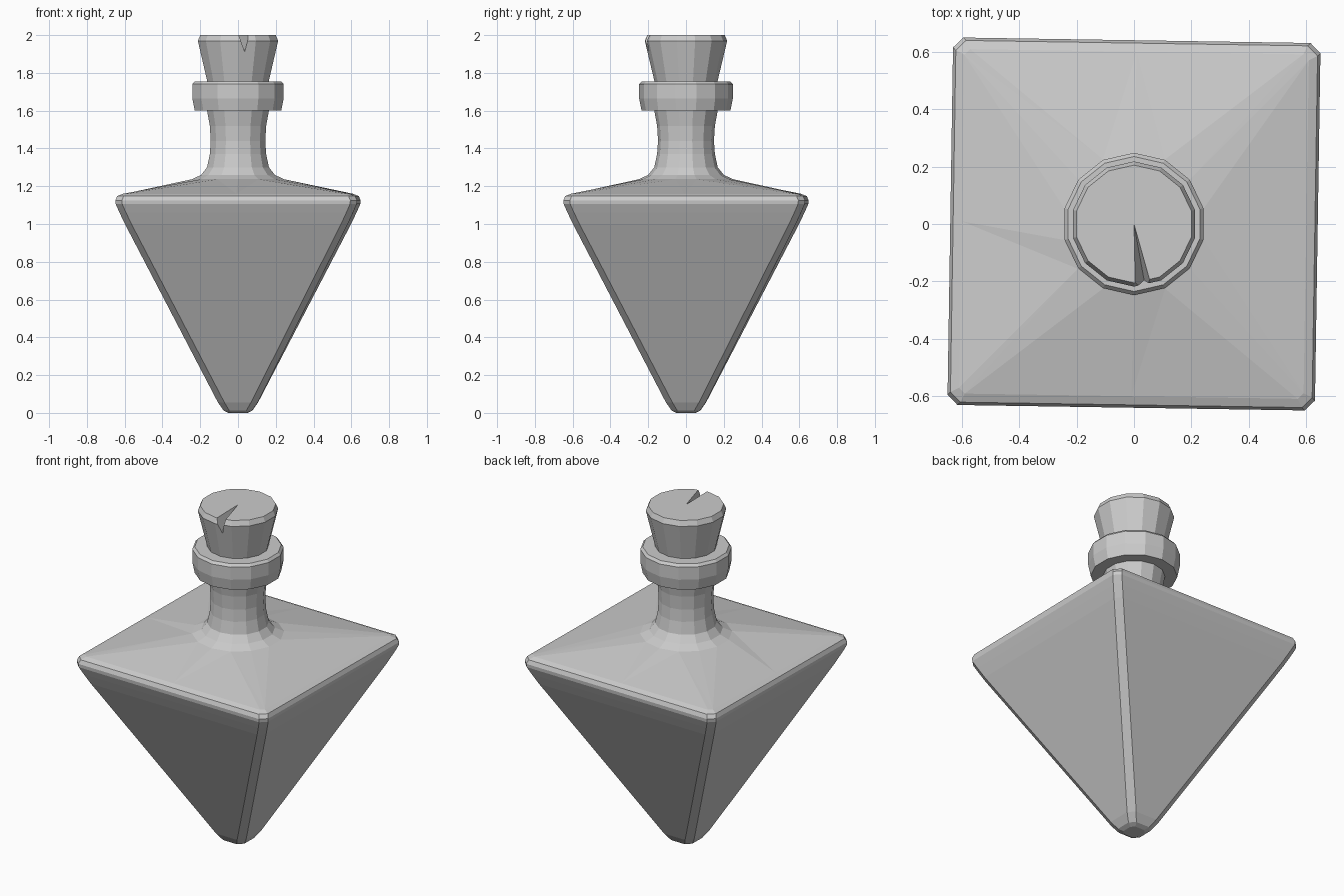
import bpy, bmesh, math
from mathutils import Vector

if "Cube" in bpy.data.objects:
    bpy.data.objects.remove(bpy.data.objects["Cube"])

SIDES = 14
TWIST = math.radians(-0.9)


def circle_ring(r, z):
    return [Vector((r * math.cos(a), r * math.sin(a), z))
            for a in (math.pi / 2 + 2 * math.pi * i / SIDES for i in range(SIDES))]


def square_ring(h, c, z):
    # chamfered square with a mid point on each side
    pts = []
    for q in range(4):
        a = q * math.pi / 2 + TWIST
        for y in (c - h, 0, h - c):
            pts.append(Vector((h * math.cos(a) - y * math.sin(a),
                               h * math.sin(a) + y * math.cos(a), z)))
    return pts


def bridge(bm, a, b):
    # equal rings give quads, unequal rings are zipped by angle
    if len(a) == len(b):
        for i in range(len(a)):
            j = (i + 1) % len(a)
            bm.faces.new((a[i], a[j], b[j], b[i]))
        return
    ang = lambda v: math.atan2(v.co.y, v.co.x) % (2 * math.pi)
    a, b = sorted(a, key=ang), sorted(b, key=ang)
    na, nb, i, j = len(a), len(b), 0, 0
    turn = lambda ring, k: ang(ring[k % len(ring)]) + 2 * math.pi * (k // len(ring))
    while i < na or j < nb:
        if j >= nb or (i < na and turn(a, i + 1) <= turn(b, j + 1)):
            bm.faces.new((a[i % na], a[(i + 1) % na], b[j % nb]))
            i += 1
        else:
            bm.faces.new((a[i % na], b[(j + 1) % nb], b[j % nb]))
            j += 1


def loft(name, rings, cap_bottom=True, cap_top=True):
    bm = bmesh.new()
    vr = [[bm.verts.new(p) for p in ring] for ring in rings]
    for a, b in zip(vr, vr[1:]):
        bridge(bm, a, b)
    if cap_bottom:
        bm.faces.new(vr[0][::-1])
    if cap_top:
        bm.faces.new(vr[-1])
    bmesh.ops.recalc_face_normals(bm, faces=bm.faces)
    me = bpy.data.meshes.new(name)
    bm.to_mesh(me)
    bm.free()
    ob = bpy.data.objects.new(name, me)
    bpy.context.collection.objects.link(ob)
    return ob


# Bottle: inverted pyramid body, shoulder, neck and lip
body = [(0.05, 0.02, 0.0), (0.075, 0.03, 0.012), (0.105, 0.035, 0.055),
        (0.59, 0.035, 1.0), (0.618, 0.035, 1.06), (0.638, 0.035, 1.105),
        (0.64, 0.035, 1.125), (0.63, 0.035, 1.148), (0.60, 0.02, 1.16)]
neck = [(0.25, 1.237), (0.20, 1.26), (0.168, 1.30), (0.153, 1.37), (0.148, 1.44),
        (0.153, 1.52), (0.168, 1.60), (0.235, 1.60), (0.248, 1.665),
        (0.248, 1.74), (0.235, 1.755), (0.16, 1.755)]
loft("bottle", [square_ring(*p) for p in body] + [circle_ring(*p) for p in neck],
     cap_top=False)

# Cork stopper
cork = loft("cork", [circle_ring(r, z) for r, z in
                     ((0.16, 1.72), (0.168, 1.76), (0.218, 1.97), (0.205, 2.0))])

# Wedge cutter for the split in the cork
bm = bmesh.new()
apex = Vector((0, 0, 2.0))
pts = [apex, apex + Vector((0, 0, 0.05))]
for d in ((0.004, -0.2, 0), (0.056, -0.2, 0), (0.036, -0.2, -0.09)):
    pts.append(apex + Vector(d) * 1.5)
for d in ((0.004, -0.2, 0), (0.056, -0.2, 0)):
    pts.append(apex + Vector(d) * 1.5 + Vector((0, 0, 0.05)))
for p in pts:
    bm.verts.new(p)
bmesh.ops.convex_hull(bm, input=bm.verts)
bmesh.ops.recalc_face_normals(bm, faces=bm.faces)
me = bpy.data.meshes.new("split_cutter")
bm.to_mesh(me)
bm.free()
cutter = bpy.data.objects.new("split_cutter", me)
bpy.context.collection.objects.link(cutter)
cutter.hide_render = True
cutter.display_type = 'WIRE'

mod = cork.modifiers.new("split", 'BOOLEAN')
mod.operation = 'DIFFERENCE'
mod.solver = 'EXACT'
mod.object = cutter
